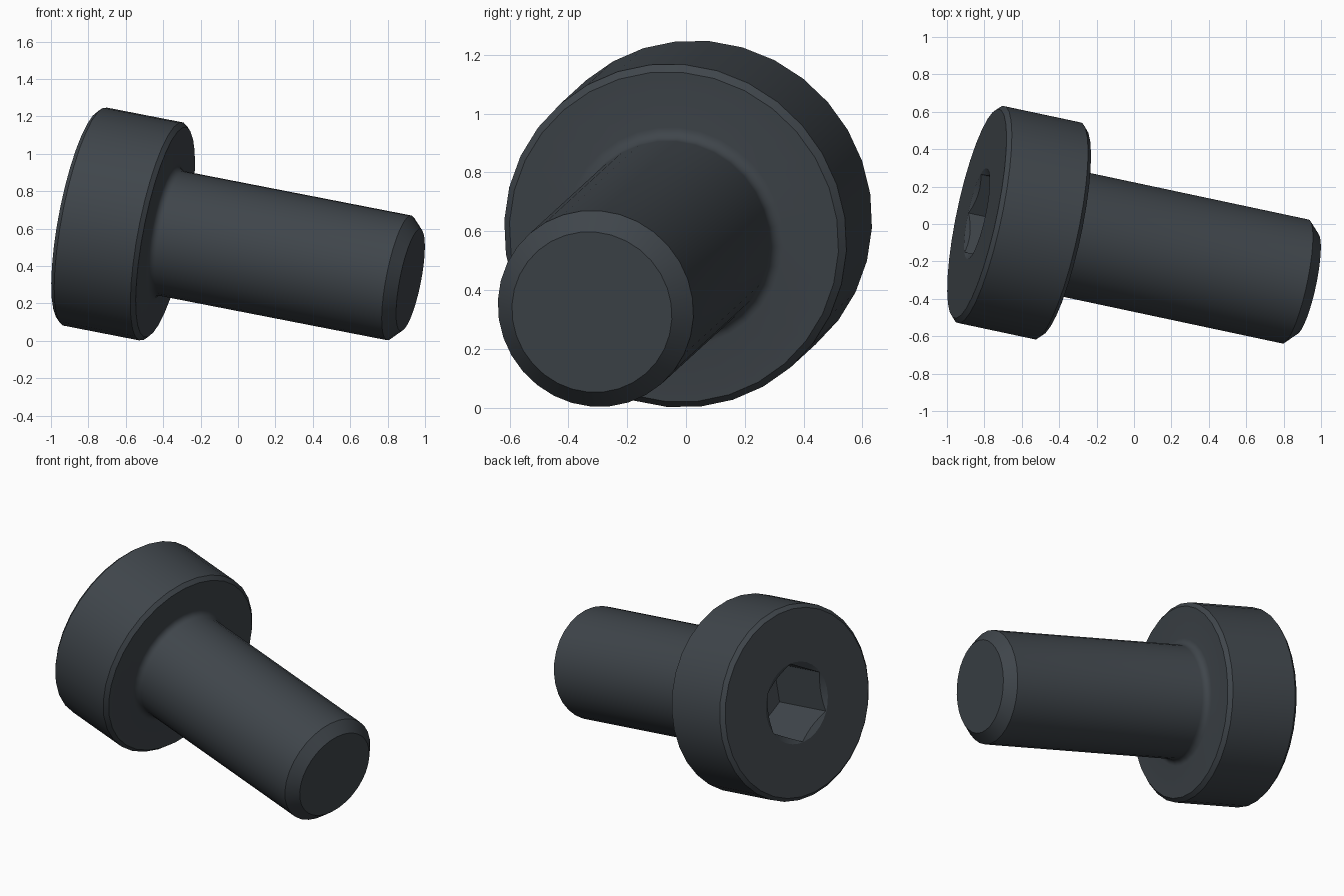
import bpy, bmesh, math
from mathutils import Vector, Matrix

cube = bpy.data.objects.get("Cube")
if cube:
    bpy.data.objects.remove(cube, do_unlink=True)

# Main proportions, measured along the bolt axis from the tip
LENGTH, SHANK_LEN = 1.834, 1.364
SHANK_R, HEAD_R = 0.34, 0.595
TIP_CHAMFER, HEAD_CHAMFER, FILLET = 0.062, 0.023, 0.04
HEX_R, HEX_DEPTH = 0.245, 0.41
SEGMENTS = 32

# Tilted frame: local z runs from tip to head, local y points at a socket corner
axis_z = Vector((-0.9607, 0.2046, 0.1873)).normalized()
corner = Vector((-0.27, -0.84, -0.47))
axis_y = (corner - axis_z * corner.dot(axis_z)).normalized()
axis_x = axis_y.cross(axis_z)
frame = Matrix((axis_x, axis_y, axis_z)).transposed().to_4x4()
frame.translation = (0.922, -0.32, 0.325)

# Dark steel
steel = bpy.data.materials.new("dark_blued_steel")
color = (0.05, 0.06, 0.07, 1)
steel.use_nodes = True
steel.diffuse_color = color
steel.node_tree.nodes["Principled BSDF"].inputs["Base Color"].default_value = color


def make_object(name, bm):
    bmesh.ops.recalc_face_normals(bm, faces=bm.faces[:])
    mesh = bpy.data.meshes.new(name)
    bm.to_mesh(mesh)
    bm.free()
    mesh.materials.append(steel)
    obj = bpy.data.objects.new(name, mesh)
    obj.matrix_world = frame
    bpy.context.collection.objects.link(obj)
    return obj


def make_cutter(name, sides, r_low, r_high, low, high):
    bm = bmesh.new()
    bmesh.ops.create_cone(bm, cap_ends=True, segments=sides, radius1=r_low,
                          radius2=r_high, depth=high - low,
                          matrix=Matrix.Translation((0, 0, (low + high) / 2)))
    obj = make_object(name, bm)
    obj.hide_render = True
    return obj


# Turned body: chamfered shank, fillet under the head, chamfered head
profile = [(SHANK_R - TIP_CHAMFER, 0), (SHANK_R, TIP_CHAMFER)]
for i in range(6):
    a = math.radians(90) * i / 5
    profile.append((SHANK_R + FILLET * (1 - math.cos(a)),
                    SHANK_LEN - FILLET * (1 - math.sin(a))))
profile += [(HEAD_R - HEAD_CHAMFER, SHANK_LEN),
            (HEAD_R, SHANK_LEN + HEAD_CHAMFER),
            (HEAD_R, LENGTH - HEAD_CHAMFER),
            (HEAD_R - HEAD_CHAMFER, LENGTH)]
bm = bmesh.new()
verts = [bm.verts.new((r, 0, z)) for r, z in profile]
edges = [bm.edges.new(pair) for pair in zip(verts, verts[1:])]
bmesh.ops.spin(bm, geom=verts + edges, cent=(0, 0, 0), axis=(0, 0, 1),
               angle=math.tau, steps=SEGMENTS)
bmesh.ops.remove_doubles(bm, verts=bm.verts[:], dist=0.0005)
bmesh.ops.holes_fill(bm, edges=[e for e in bm.edges if e.is_boundary], sides=0)
bolt = make_object("socket_head_bolt", bm)

# Hex socket with a conical lead-in
lead_r = HEX_R + 0.003
lead_h = lead_r * math.tan(math.radians(30))
cutters = [
    make_cutter("hex_socket_cutter", 6, HEX_R, HEX_R,
                LENGTH - HEX_DEPTH, LENGTH + 0.2),
    make_cutter("lead_in_cutter", SEGMENTS, 0, 2 * lead_r,
                LENGTH - lead_h, LENGTH + lead_h),
]
bpy.ops.object.select_all(action="DESELECT")
bpy.context.view_layer.objects.active = bolt
bolt.select_set(True)
for cutter in cutters:
    mod = bolt.modifiers.new(cutter.name, "BOOLEAN")
    mod.operation = "DIFFERENCE"
    mod.solver = "EXACT"
    mod.object = cutter
    bpy.ops.object.modifier_apply(modifier=mod.name)
for cutter in cutters:
    bpy.data.objects.remove(cutter, do_unlink=True)

bpy.ops.object.shade_smooth_by_angle(angle=math.radians(30))
